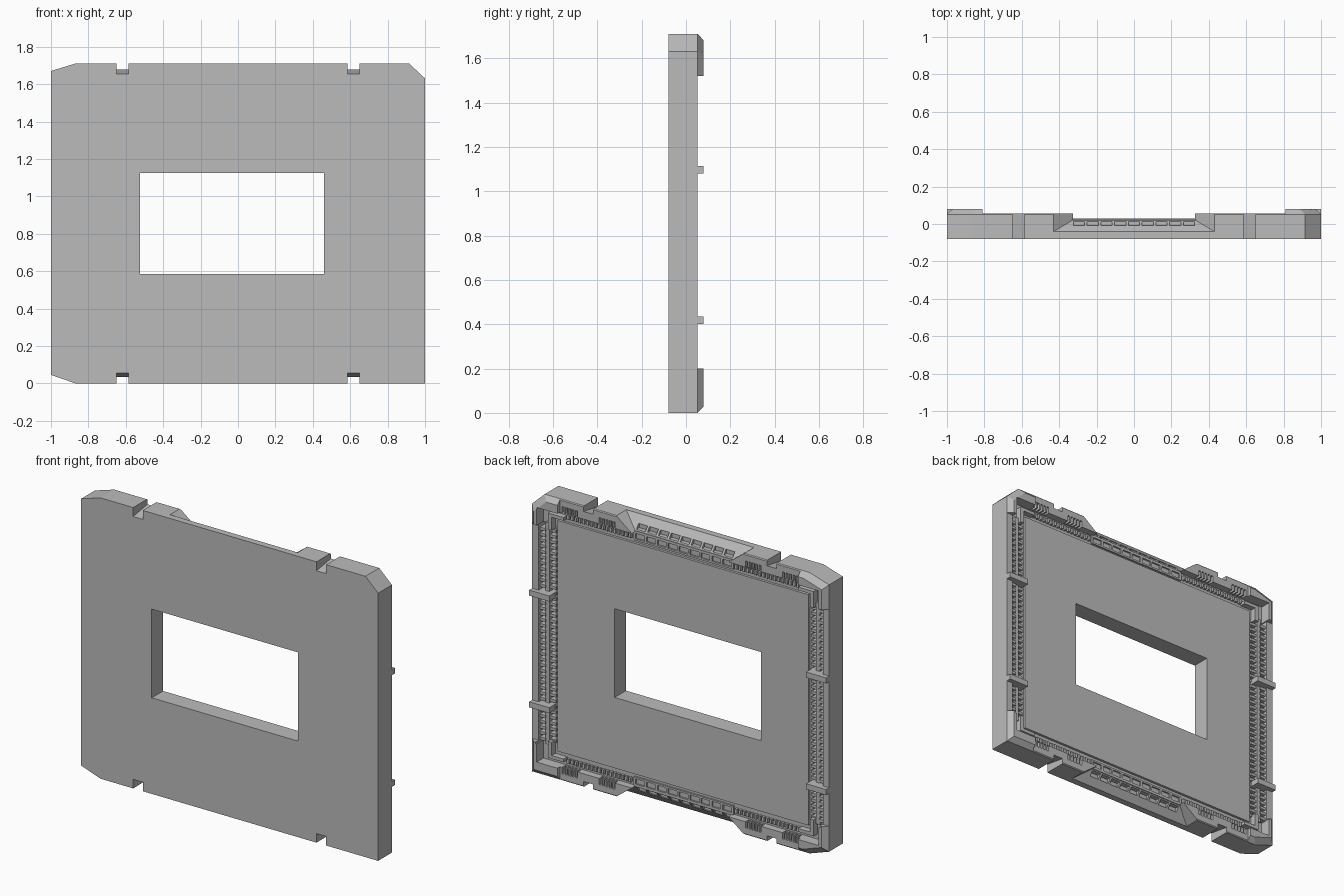
import bpy, bmesh, math
from mathutils import Vector

if "Cube" in bpy.data.objects:
    bpy.data.objects.remove(bpy.data.objects["Cube"], do_unlink=True)

H = 1.71
SIDES = (-1, 1)

grey = bpy.data.materials.new("plain_grey")
grey.use_nodes = True
grey.diffuse_color = (0.5, 0.5, 0.5, 1)
grey.node_tree.nodes["Principled BSDF"].inputs["Base Color"].default_value = (0.5, 0.5, 0.5, 1)


def flip(z, end):
    """Mirror a height to the bottom end."""
    return z if end > 0 else H - z


def hull(bm, pts):
    """Add one convex solid."""
    verts = [bm.verts.new(p) for p in pts]
    bmesh.ops.convex_hull(bm, input=verts)


def box(bm, x, y, z):
    hull(bm, [(a, b, c) for a in x for b in y for c in z])


def finish(name, bm):
    bmesh.ops.dissolve_limit(bm, angle_limit=math.radians(1), verts=bm.verts, edges=bm.edges)
    bmesh.ops.recalc_face_normals(bm, faces=bm.faces)
    mesh = bpy.data.meshes.new(name)
    bm.to_mesh(mesh)
    bm.free()
    mesh.materials.append(grey)
    obj = bpy.data.objects.new(name, mesh)
    bpy.context.collection.objects.link(obj)
    return obj


def cut(obj, bm):
    """Subtract the solids in bm and remove the cutter."""
    cutter = finish("cutter", bm)
    cutter.hide_render = True
    mod = obj.modifiers.new("cut", 'BOOLEAN')
    mod.operation, mod.solver, mod.object = 'DIFFERENCE', 'EXACT', cutter
    mod.use_self = True
    bpy.context.view_layer.update()
    graph = bpy.context.evaluated_depsgraph_get()
    mesh = bpy.data.meshes.new_from_object(obj.evaluated_get(graph))
    obj.modifiers.clear()
    obj.data = mesh
    bpy.data.objects.remove(cutter, do_unlink=True)


# Cover body: bevelled outline tapering to the back lip
outline = [(-1, .045), (-.87, 0), (1, 0), (1, 1.63), (.915, H), (-.87, H), (-1, 1.67)]
bm = bmesh.new()
hull(bm, [(x, y, z) for x, z in outline for y in (-.08, .052)]
     + [(x * .97, .08, H / 2 + (z - H / 2) * .965) for x, z in outline])
body = finish("cover_body", bm)

# Lower the lip between the four corners
bm = bmesh.new()
box(bm, (-.81, .81), (.057, .2), (-.1, 1.8))
cut(body, bm)
bm = bmesh.new()
box(bm, (-1.1, 1.1), (.051, .2), (.2, 1.52))
cut(body, bm)

# Shallow tray inside the rim
bm = bmesh.new()
box(bm, (-.95, .95), (.014, .2), (.08, 1.63))
cut(body, bm)

# Window, side channels
bm = bmesh.new()
box(bm, (-.525, .46), (-.2, .2), (.585, 1.125))
for s in SIDES:
    box(bm, (s * .865, s * .957), (-.02, .2), (.19, 1.52))
cut(body, bm)

# Sloped finger reliefs in the middle of the top and bottom rims
bm = bmesh.new()
for e in SIDES:
    pts = []
    for z, x, y in ((1.625, .3185, .026), (1.79, .535, -.102)):
        pts += [(s * x, d, flip(z, e)) for s in SIDES for d in (y, .2)]
    hull(bm, pts)
cut(body, bm)

# Rim notches with a ramped floor, and pockets in the reliefs
bm = bmesh.new()
for e in SIDES:
    for s in SIDES:
        pts = []
        for y, z in ((-.1, 1.652), (.2, 1.70), (.04, 1.677)):
            pts += [(s * x, y, flip(h, e)) for x in (.585, .65) for h in (z, 1.8)]
        hull(bm, pts)
    for i in range(9):
        c = (i - 4) * .0735
        box(bm, (c - .03, c + .03), (-.013, .2), (flip(1.64, e), flip(1.668, e)))
cut(body, bm)

# Grouped slots in the inner rim edge
bm = bmesh.new()
for e in SIDES:
    for s in SIDES:
        for start in (.44, .69):
            for i in range(5):
                x = s * (start + i * .023)
                box(bm, (x, x + s * .014), (.022, .2), (flip(1.615, e), flip(1.668, e)))
cut(body, bm)

# Raised back panel around the window
bm = bmesh.new()
box(bm, (-.845, .845), (.005, .029), (.155, 1.56))
panel = finish("back_panel", bm)
bm = bmesh.new()
box(bm, (-.525, .46), (-.2, .2), (.585, 1.125))
cut(panel, bm)

# Ladder-like ledges below the reliefs
bm = bmesh.new()
for e in SIDES:
    for low, high in ((1.575, 1.586), (1.618, 1.634)):
        box(bm, (-.335, .335), (.005, .024), (flip(low, e), flip(high, e)))
    for i in range(10):
        c = (i - 4.5) * .0735
        box(bm, (c - .007, c + .007), (.005, .024), (flip(1.58, e), flip(1.625, e)))
finish("ledge_ladders", bm)

# Small teeth along the top and bottom of the tray
bm = bmesh.new()
for e in SIDES:
    for s in SIDES:
        for i in range(17):
            x = s * (.35 + i * .026)
            box(bm, (x, x + s * .015), (.005, .032), (flip(1.585, e), flip(1.612, e)))
finish("edge_teeth", bm)

# Side channel spines and rows of teeth
bm = bmesh.new()
for s in SIDES:
    box(bm, (s * .898, s * .925), (-.03, .032), (.18, 1.53))
    for i in range(38):
        z = .2 + i * .0345
        box(bm, (s * .86, s * .902), (-.03, .024), (z, z + .017))
        box(bm, (s * .92, s * .965), (-.03, .038), (z, z + .017))
finish("side_teeth", bm)

# Cross tabs standing above the side rims
bm = bmesh.new()
for s in SIDES:
    for z in (.4, 1.08):
        box(bm, (s * .865, s * 1.0), (-.03, .08), (z, z + .034))
finish("cross_tabs", bm)

# L-shaped guides inside the corners
bm = bmesh.new()
for e in SIDES:
    for s in SIDES:
        box(bm, (s * .87, s * .895), (.005, .05), (flip(1.5, e), flip(1.6, e)))
        box(bm, (s * .79, s * .895), (.005, .05), (flip(1.58, e), flip(1.6, e)))
finish("corner_guides", bm)
